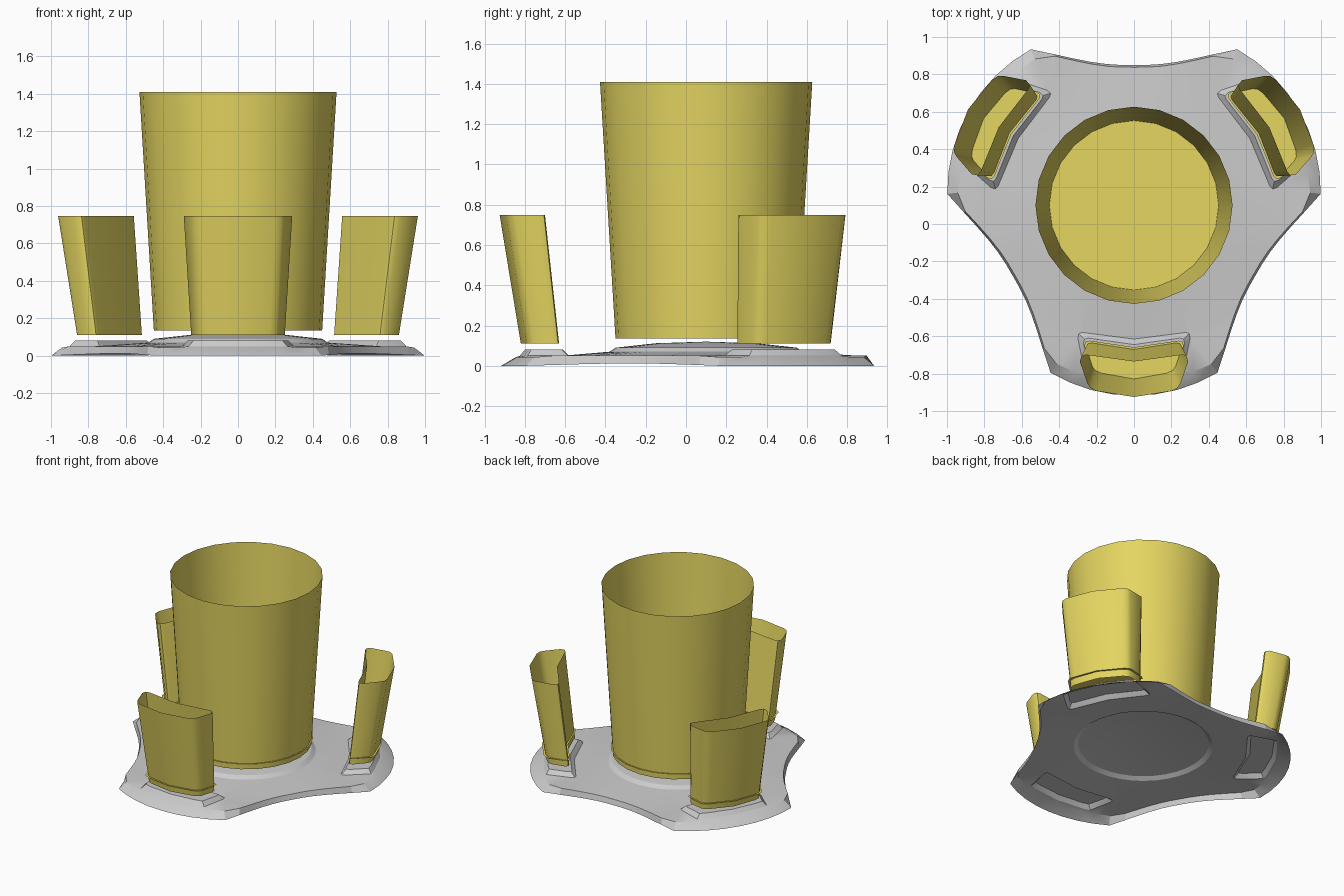
import bpy, bmesh, math
from mathutils import Vector, Matrix

if "Cube" in bpy.data.objects:
    bpy.data.objects.remove(bpy.data.objects["Cube"])

HUB = Vector((0, 0.1, 0))  # centre of the three-fold symmetry

yellow = bpy.data.materials.new("yellow")
yellow.diffuse_color = (0.78, 0.67, 0.12, 1)
yellow.use_nodes = True
yellow.node_tree.nodes["Principled BSDF"].inputs["Base Color"].default_value = yellow.diffuse_color


def polar(r, deg, z):
    a = math.radians(deg)
    return HUB + Vector((r * math.cos(a), r * math.sin(a), z))


def add_loop(bm, pts):
    return [bm.verts.new(p) for p in pts]


def bridge(bm, a, b):
    n = len(a)
    for i in range(n):
        j = (i + 1) % n
        bm.faces.new((a[i], a[j], b[j], b[i]))


def finish(bm, name, mat=None, angle=30):
    me = bpy.data.meshes.new(name)
    bm.normal_update()
    bm.to_mesh(me)
    bm.free()
    ob = bpy.data.objects.new(name, me)
    bpy.context.collection.objects.link(ob)
    if mat:
        me.materials.append(mat)
    bpy.ops.object.select_all(action='DESELECT')
    ob.select_set(True)
    bpy.context.view_layer.objects.active = ob
    bpy.ops.object.shade_smooth_by_angle(angle=math.radians(angle))
    return ob


def circle(r, z, n=24):
    return [polar(r, 360 * i / n, z) for i in range(n)]


# Small cup half sections (x >= 0), inner side first
TOP = [(0, -.735), (.255, -.70), (.28, -.705), (.29, -.735),
       (.25, -.85), (.235, -.875), (.2, -.893), (0, -.925)]
LOW = [(0, -.665), (.225, -.63), (.245, -.635), (.25, -.66),
       (.22, -.755), (.205, -.775), (.17, -.79), (0, -.82)]


def section(half, z, turn, grow=0.0, max_r=9.0):
    """Mirror a half section, grow it, and turn it about the hub."""
    pts = []
    for i, (x, y) in enumerate(half):
        x += grow if x else 0
        y += grow if i < 4 else -grow
        v = Vector((x, y, z)) - HUB
        r = math.hypot(v.x, v.y)
        if r > max_r:
            v.x *= max_r / r
            v.y *= max_r / r
        pts.append(v)
    pts += [Vector((-p.x, p.y, p.z)) for p in reversed(pts[1:-1])]
    pts.reverse()
    rot = Matrix.Rotation(math.radians(turn), 3, 'Z')
    return [HUB + rot @ p for p in pts]


def mix(t):
    return [(a[0] + (b[0] - a[0]) * t, a[1] + (b[1] - a[1]) * t)
            for a, b in zip(LOW, TOP)]


# Base outline: convex lobe ends joined by concave sides
foot, rim = [], []
HALF = 26.5
GAP = 60 - HALF
for k in range(3):
    mid = -90 + 120 * k
    for i in range(9):
        s = -1 + i / 4
        foot.append(polar(1.0 + .018 * (1 - s * s), mid + HALF * s, 0))
        rim.append(polar(.945, mid + (HALF - .6) * s, .043))
    for i in range(1, 12):
        s = -1 + i / 6
        r = .75 + .25 * abs(s) ** 2.3
        foot.append(polar(r, mid + 60 + GAP * s, .012 * (1 - s * s)))
        rim.append(polar(min(r - .012, .945), mid + 60 + GAP * s, .05))

# Base: pressed sheet with a domed hub and three raised pads
bm = bmesh.new()
rim_v = add_loop(bm, rim)
bridge(bm, add_loop(bm, foot), rim_v)
hub = [add_loop(bm, circle(r, z, 36))
       for r, z in ((.48, .07), (.45, .09), (.25, .112))]
bridge(bm, hub[0], hub[1])
bridge(bm, hub[1], hub[2])
peak = bm.verts.new(HUB + Vector((0, 0, .12)))
for i in range(36):
    bm.faces.new((hub[2][i], hub[2][(i + 1) % 36], peak))
loops = [rim_v, hub[0]]
for k in range(3):
    low = add_loop(bm, section(LOW, .05, 120 * k, .05, .925))
    top = add_loop(bm, section(LOW, .08, 120 * k, .02, .90))
    bridge(bm, low, top)
    bm.faces.new(top)
    loops.append(low)
edges = [bm.edges.get((l[i - 1], l[i])) for l in loops for i in range(len(l))]
bmesh.ops.triangle_fill(bm, edges=edges, use_beauty=True, normal=(0, 0, 1))
bmesh.ops.recalc_face_normals(bm, faces=bm.faces)
if peak.link_faces[0].normal.z < 0:
    bmesh.ops.reverse_faces(bm, faces=bm.faces)
finish(bm, "base_plate", angle=20)


# Cups: tapered open wall with a slightly oversized floor plate
def cup(name, low, top, floor):
    bm = bmesh.new()
    bridge(bm, add_loop(bm, low), add_loop(bm, top))
    bm.faces.new(add_loop(bm, floor))
    finish(bm, name, yellow, 50)


cup("large_cup", circle(.45, .135), circle(.527, 1.41), circle(.462, .18))
for k, side in enumerate(("front", "right", "left")):
    t = 120 * k
    cup(side + "_small_cup", section(LOW, .11, t), section(TOP, .748, t),
        section(mix(.08), .16, t, .012))
